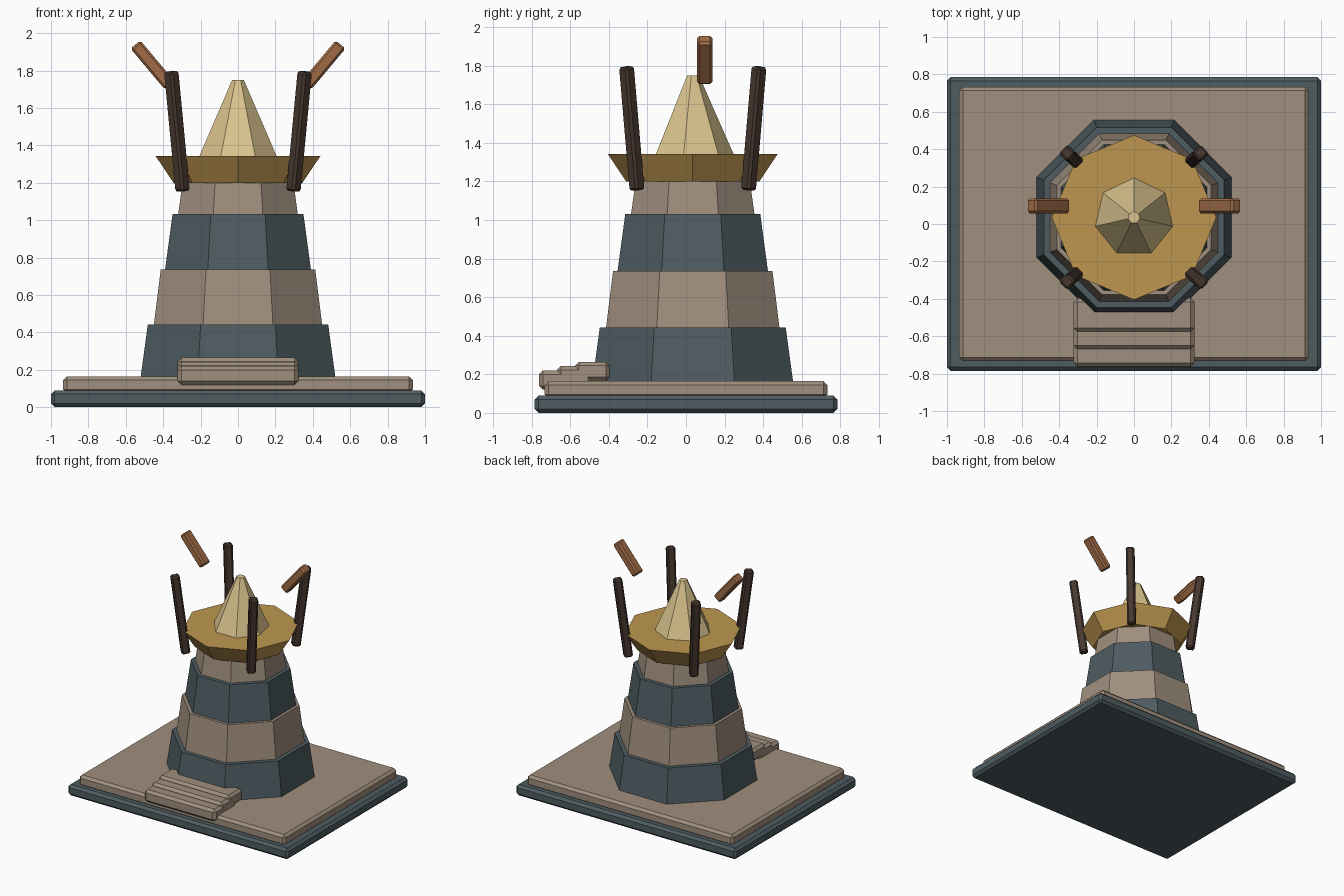
import bpy
import math
from mathutils import Vector, Matrix

cube = bpy.data.objects.get("Cube")
if cube:
    bpy.data.objects.remove(cube, do_unlink=True)

CY = 0.035  # tower axis in y


def material(name, rgb):
    linear = [((c / 255 + 0.055) / 1.055) ** 2.4 for c in rgb] + [1]
    mat = bpy.data.materials.new(name)
    mat.use_nodes = True
    mat.diffuse_color = linear
    bsdf = next(n for n in mat.node_tree.nodes if n.type == "BSDF_PRINCIPLED")
    bsdf.inputs["Base Color"].default_value = linear
    return mat


SLATE = material("slate", (78, 92, 97))
STONE = material("stone", (160, 143, 126))
GOLD = material("gold", (190, 150, 80))
STRAW = material("pale_straw", (218, 196, 142))
DARK_WOOD = material("dark_wood", (72, 56, 48))
WOOD = material("wood", (160, 108, 70))


def finish(name, mat, bevel=0):
    obj = bpy.context.object
    obj.name = name
    obj.data.name = name
    obj.data.materials.append(mat)
    if bevel:
        mod = obj.modifiers.new("chamfer", "BEVEL")
        mod.width = bevel
        mod.segments = 1
    return obj


def block(name, size, location, mat, bevel, rotation=None):
    bpy.ops.mesh.primitive_cube_add(size=1)
    obj = finish(name, mat, bevel)
    obj.data.transform(Matrix.Diagonal((*size, 1)))
    obj.location = location
    if rotation:
        obj.rotation_euler = rotation
    return obj


def frustum(name, sides, r_low, r_high, z_low, z_high, mat, turn=0):
    bpy.ops.mesh.primitive_cone_add(
        vertices=sides, radius1=r_low, radius2=r_high, depth=z_high - z_low,
        location=(0, CY, (z_low + z_high) / 2), rotation=(0, 0, turn))
    return finish(name, mat)


# Stepped base
block("base_slab", (2, 1.57, 0.09), (0, 0, 0.045), SLATE, 0.02)
block("upper_slab", (1.87, 1.465, 0.09), (0, 0, 0.12), STONE, 0.02)

# Front steps
for i in range(3):
    block(f"step_{i + 1}", (0.645, 0.18, 0.1),
          (0, -0.672 + i * 0.093, 0.17 + i * 0.0225), STONE, 0.02)

# Octagonal tower courses, sized by the distance to the flat sides
flat = math.cos(math.pi / 8)
courses = [
    (0.522, 0.482, 0.15, 0.443, SLATE),
    (0.45, 0.413, 0.44, 0.737, STONE),
    (0.39, 0.35, 0.735, 1.032, SLATE),
    (0.32, 0.29, 1.03, 1.25, STONE),
]
for i, (low, high, z0, z1, mat) in enumerate(courses):
    frustum(f"tower_course_{i + 1}", 8, low / flat, high / flat, z0, z1, mat, math.pi / 8)

# Flared platform and roof spire
frustum("platform", 8, 0.345, 0.44, 1.2, 1.342, GOLD)
frustum("spire", 7, 0.215, 0.032, 1.335, 1.75, STRAW)

# Leaning posts and tilted planks
for sx, side in ((-1, "right"), (1, "left")):
    for sy, end in ((-1, "front"), (1, "back")):
        low = Vector((sx * 0.297, CY + sy * 0.29, 1.165))
        high = Vector((sx * 0.356, CY + sy * 0.343, 1.785))
        axis = high - low
        post = block(f"{end}_{side}_post", (0.066, 0.066, axis.length + 0.02),
                     (low + high) / 2, DARK_WOOD, 0.012)
        lean = Vector((0, 0, 1)).rotation_difference(axis).to_matrix()
        turn = Matrix.Rotation(math.pi / 4, 3, "Z")
        post.rotation_euler = (lean @ turn).to_euler()
    block(f"{side}_plank", (0.068, 0.08, 0.285), (sx * 0.457, 0.097, 1.83),
          WOOD, 0.012, (0, sx * math.radians(40), 0))
